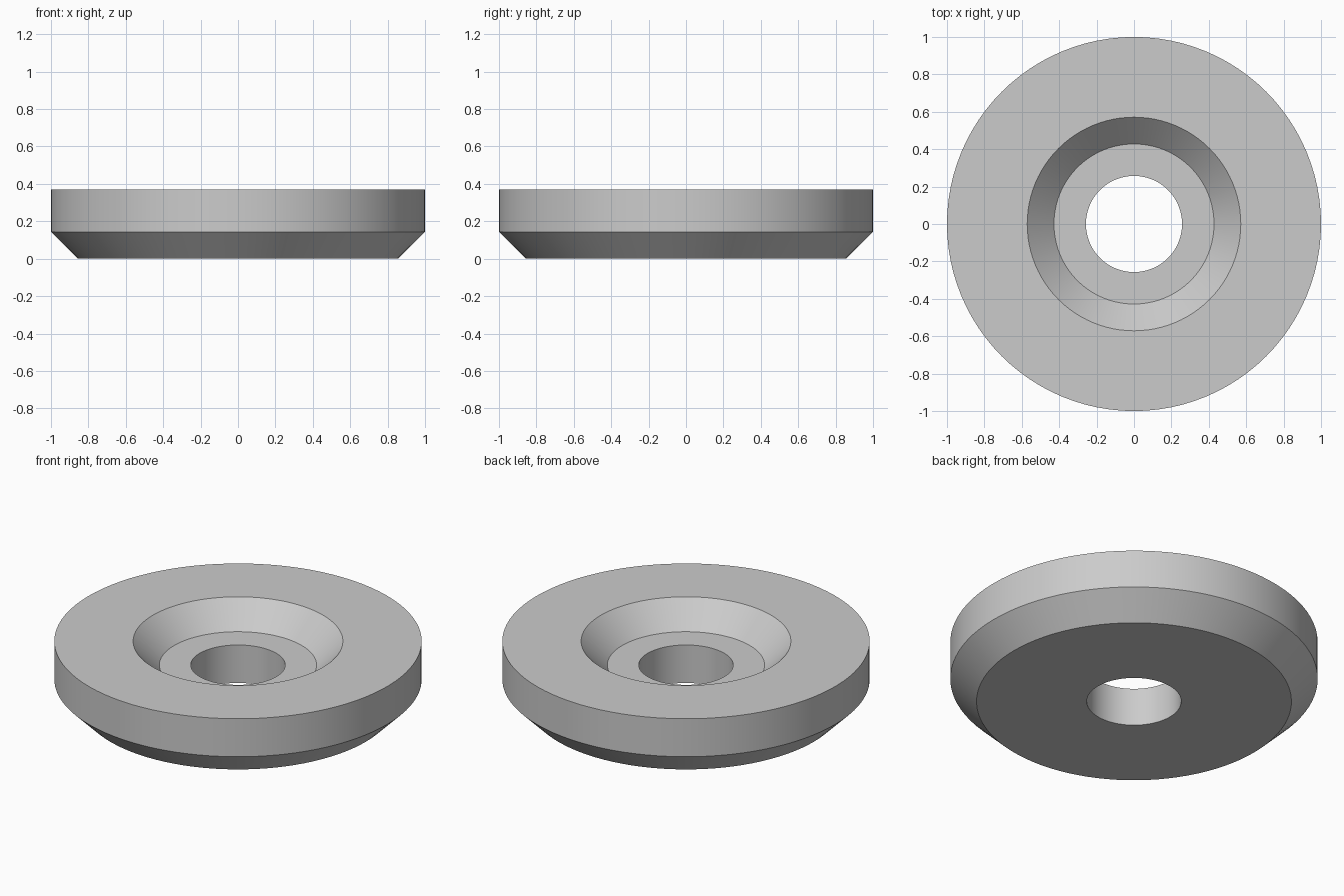
import bpy
import bmesh
import math
from mathutils import Matrix, Vector

cube = bpy.data.objects.get("Cube")
if cube:
    bpy.data.objects.remove(cube, do_unlink=True)

SEGMENTS = 96
HEIGHT = 0.371
CHAMFER = 0.143
OUTER_R = 1.0
RECESS_R = 0.571
HOLE_R = 0.257

# Plain grey finish
grey = bpy.data.materials.new("light grey")
grey.use_nodes = True
colour = (0.6, 0.6, 0.6, 1.0)
grey.diffuse_color = colour
grey.node_tree.nodes["Principled BSDF"].inputs["Base Color"].default_value = colour

# Closed cross-section (radius, height): bottom, chamfered rim, top, countersunk seat, bore
profile = [
    (HOLE_R, 0),
    (OUTER_R - CHAMFER, 0),
    (OUTER_R, CHAMFER),
    (OUTER_R, HEIGHT),
    (RECESS_R, HEIGHT),
    (RECESS_R - CHAMFER, HEIGHT - CHAMFER),
    (HOLE_R, HEIGHT - CHAMFER),
]

# Revolve the section into a washer
bm = bmesh.new()
rings = []
for i in range(SEGMENTS):
    turn = Matrix.Rotation(math.tau * i / SEGMENTS, 3, 'Z')
    rings.append([bm.verts.new(turn @ Vector((r, 0, z))) for r, z in profile])
for i, ring in enumerate(rings):
    following = rings[(i + 1) % SEGMENTS]
    for j in range(len(profile)):
        k = (j + 1) % len(profile)
        bm.faces.new((ring[j], following[j], following[k], ring[k]))
bmesh.ops.recalc_face_normals(bm, faces=bm.faces)

mesh = bpy.data.meshes.new("countersunk_washer")
bm.to_mesh(mesh)
bm.free()
mesh.materials.append(grey)
washer = bpy.data.objects.new("countersunk_washer", mesh)
bpy.context.collection.objects.link(washer)

# Smooth round walls with crisp rims
bpy.ops.object.select_all(action='DESELECT')
washer.select_set(True)
bpy.context.view_layer.objects.active = washer
bpy.ops.object.shade_smooth_by_angle(angle=math.radians(30))
